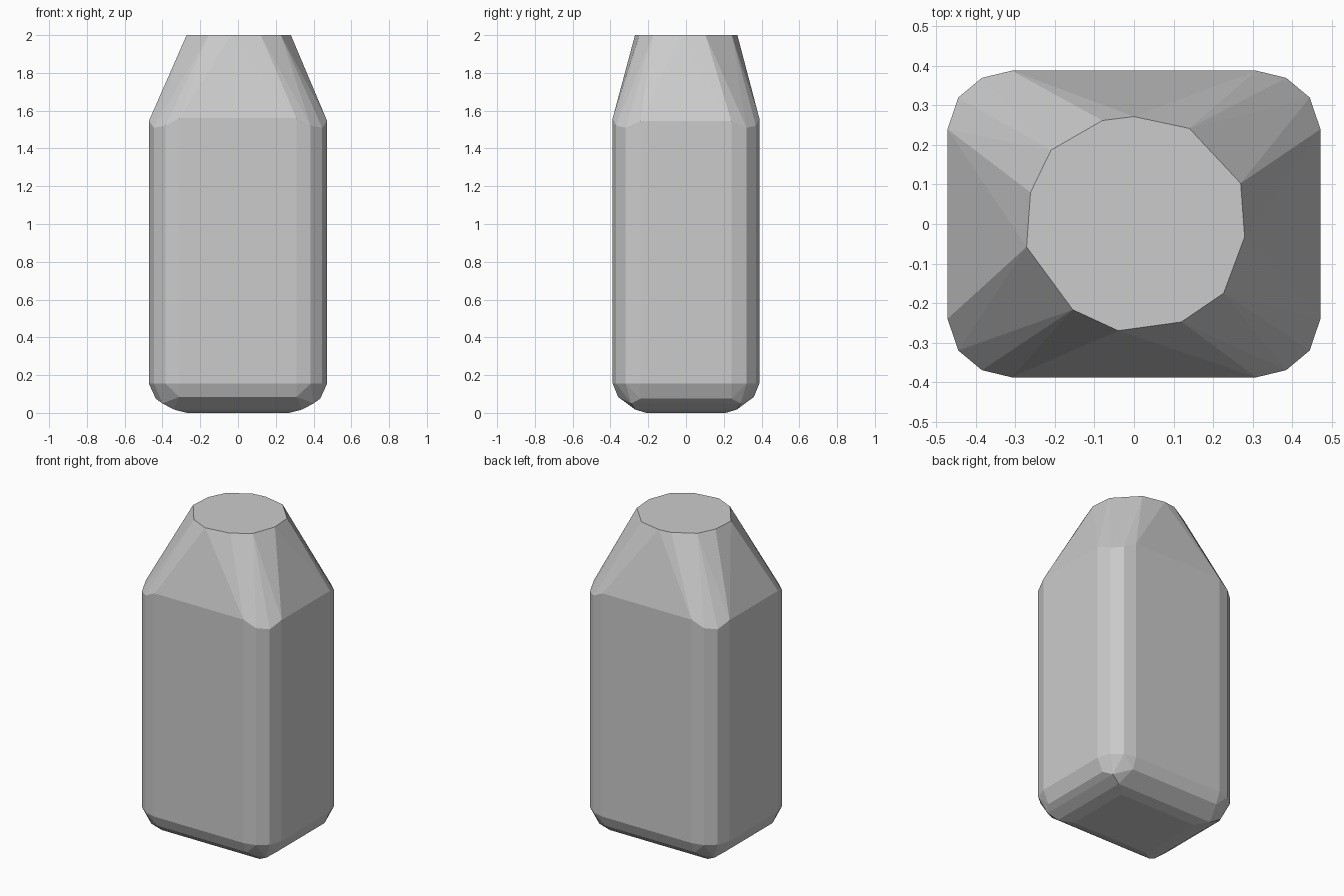
import bpy
import bmesh
from mathutils import Vector

cube = bpy.data.objects.get("Cube")
if cube:
    bpy.data.objects.remove(cube, do_unlink=True)


def flat_material(name, colour):
    mat = bpy.data.materials.new(name)
    mat.use_nodes = True
    mat.diffuse_color = colour
    mat.node_tree.nodes["Principled BSDF"].inputs["Base Color"].default_value = colour
    return mat


def four_corners(points):
    """Mirror one corner's points into all four corners."""
    return [Vector((sx * x, sy * y, z))
            for x, y, z in points for sx in (-1, 1) for sy in (-1, 1)]


# Rounded body corner: lower edge and shoulder, with the shoulder dipping mid-corner
corner = [(0.472, 0.24), (0.445, 0.32), (0.385, 0.37), (0.31, 0.388)]
dips = [1.545, 1.51, 1.52, 1.56]
body = [(x, y, 0.155) for x, y in corner]
body += [(x, y, z) for (x, y), z in zip(corner, dips)]

# Chamfered underside
base = [(0.31, 0.36, 0.085), (0.435, 0.24, 0.075), (0.4, 0.29, 0.05),
        (0.34, 0.27, 0.018), (0.27, 0.21, 0)]

# Slightly irregular flat neck opening
neck = [(-0.08, 0.262), (0, 0.272), (0.14, 0.242), (0.27, 0.103),
        (0.28, -0.033), (0.227, -0.175), (0.12, -0.248), (-0.04, -0.27),
        (-0.155, -0.217), (-0.272, -0.058), (-0.262, 0.08), (-0.21, 0.187)]

# Wrap the profile points in one faceted shell
bm = bmesh.new()
for co in four_corners(body + base) + [Vector((x, y, 2)) for x, y in neck]:
    bm.verts.new(co)
hull = bmesh.ops.convex_hull(bm, input=bm.verts)
loose = {g for g in hull["geom_interior"] + hull["geom_unused"]
         if isinstance(g, bmesh.types.BMVert)}
bmesh.ops.delete(bm, geom=list(loose), context="VERTS")
bmesh.ops.dissolve_limit(bm, angle_limit=0.01, verts=bm.verts, edges=bm.edges)
bmesh.ops.recalc_face_normals(bm, faces=bm.faces)

mesh = bpy.data.meshes.new("bottle_body")
bm.to_mesh(mesh)
bm.free()
mesh.materials.append(flat_material("plain grey", (0.6, 0.6, 0.6, 1)))
bottle = bpy.data.objects.new("bottle_body", mesh)
bpy.context.collection.objects.link(bottle)
